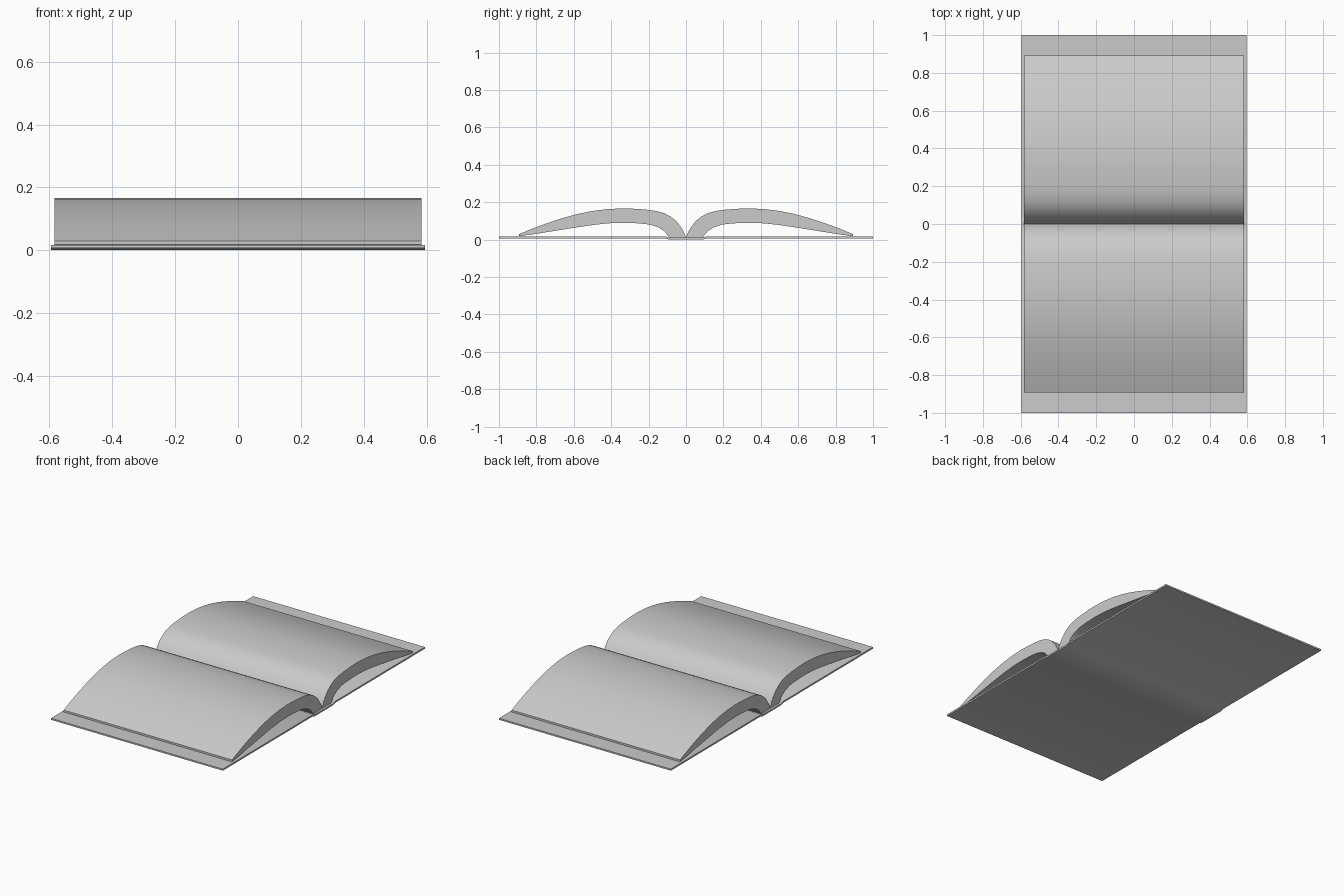
import bpy, bmesh

if "Cube" in bpy.data.objects:
    bpy.data.objects.remove(bpy.data.objects["Cube"])


def extrude_profile(name, pts, half_width):
    """Closed (y, z) outline swept along x into a solid."""
    bm = bmesh.new()
    face = bm.faces.new([bm.verts.new((-half_width, y, z)) for y, z in pts])
    geo = bmesh.ops.extrude_face_region(bm, geom=[face])["geom"]
    verts = [g for g in geo if isinstance(g, bmesh.types.BMVert)]
    bmesh.ops.translate(bm, verts=verts, vec=(2 * half_width, 0, 0))
    bmesh.ops.recalc_face_normals(bm, faces=bm.faces)
    mesh = bpy.data.meshes.new(name)
    bm.to_mesh(mesh)
    bm.free()
    obj = bpy.data.objects.new(name, mesh)
    bpy.context.collection.objects.link(obj)
    bpy.ops.object.select_all(action='DESELECT')
    obj.select_set(True)
    bpy.context.view_layer.objects.active = obj
    bpy.ops.object.shade_smooth_by_angle(angle=0.7)
    return obj


# cover: two flat boards joined by a slightly sunken spine
bottom = [(-1, 0.007), (-0.11, 0.007), (-0.09, 0.0),
          (0.09, 0.0), (0.11, 0.007), (1, 0.007)]
top = [(y, z + 0.010) for y, z in reversed(bottom)]
extrude_profile("cover", bottom + top, 0.595)

# page blocks: arched sheets, hollow underneath
upper = [(0.0, 0.012), (0.012, 0.042), (0.03, 0.072), (0.055, 0.102),
         (0.085, 0.125), (0.12, 0.143), (0.165, 0.154), (0.22, 0.161),
         (0.28, 0.165), (0.34, 0.167), (0.42, 0.163), (0.50, 0.153),
         (0.58, 0.137), (0.66, 0.115), (0.74, 0.089), (0.82, 0.059),
         (0.892, 0.030)]
lower = [(0.892, 0.018), (0.80, 0.031), (0.70, 0.047), (0.60, 0.063),
         (0.50, 0.078), (0.42, 0.087), (0.34, 0.090), (0.25, 0.087),
         (0.19, 0.080), (0.145, 0.064), (0.115, 0.044), (0.10, 0.025),
         (0.088, 0.010)]
for name, side in (("left_pages", 1), ("right_pages", -1)):
    extrude_profile(name, [(side * y, z) for y, z in upper + lower], 0.583)
